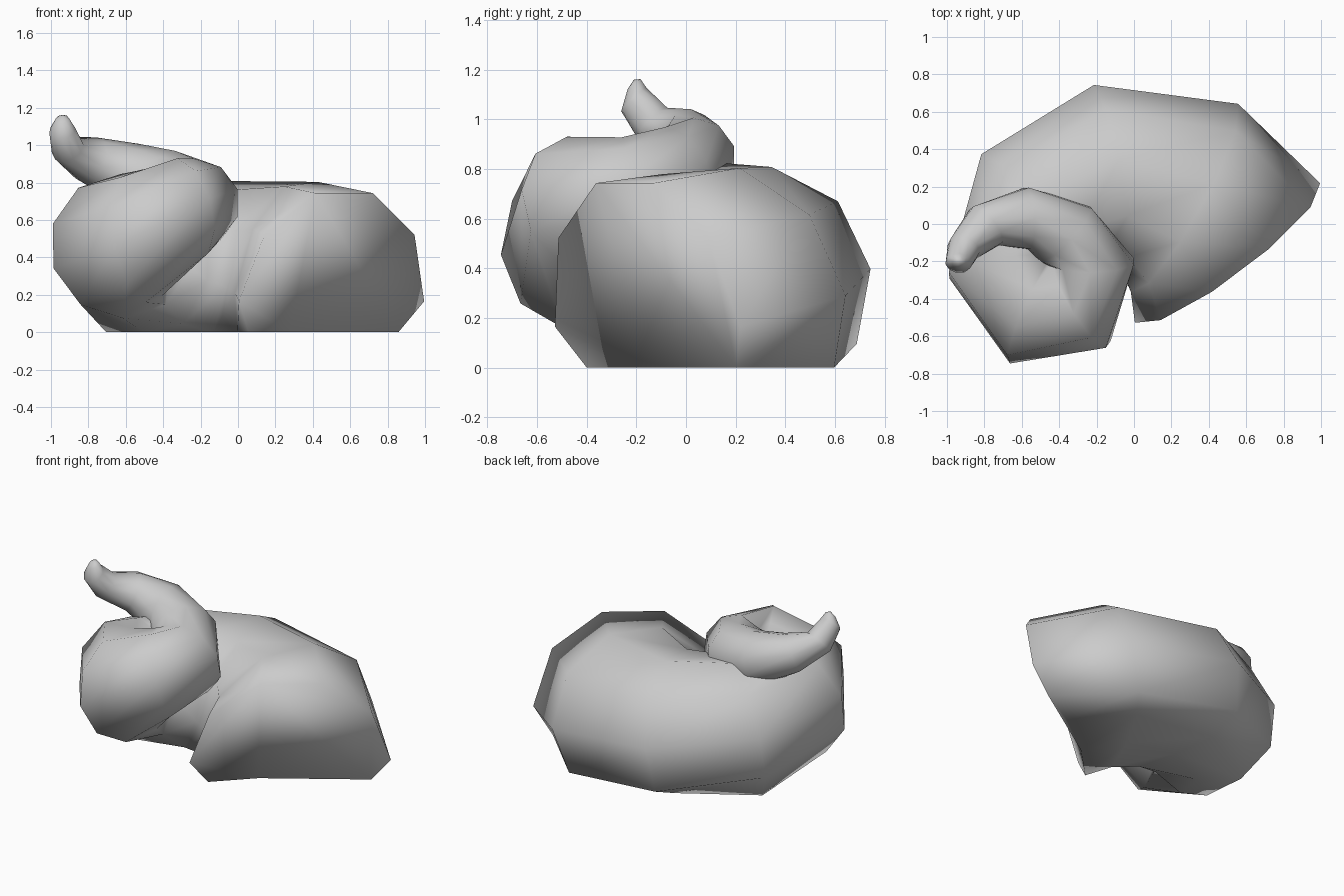
import bpy, bmesh, math
from mathutils import Vector

if "Cube" in bpy.data.objects:
    bpy.data.objects.remove(bpy.data.objects["Cube"])

# centre x, y, z | outward angle | radius | roll of the section | lean along travel
RINGS = [
    (0.50, -0.155, 0.165, 37, 0.62, 0, -0.20),
    (0.27, 0.14, 0.25, 61, 0.58, 4, -0.18),
    (-0.14, 0.255, 0.32, 100, 0.50, 9, -0.15),
    (-0.49, 0.08, 0.38, 140, 0.45, 13, -0.15),
    (-0.62, -0.23, 0.46, 187, 0.39, 18, -0.15),
    (-0.52, -0.42, 0.51, 245, 0.36, 27, -0.15),
    (-0.28, -0.42, 0.66, 301, 0.28, 48, -0.25),
    (-0.235, -0.20, 0.69, 0, 0.245, 54, -0.25),
    (-0.37, -0.05, 0.77, 47, 0.205, 54, -0.25),
    (-0.57, 0.03, 0.84, 92, 0.172, 54, -0.25),
    (-0.79, -0.01, 0.92, 130, 0.13, 54, -0.40),
    (-0.91, -0.13, 0.98, 155, 0.09, 54, -0.90),
    (-0.94, -0.21, 1.08, 170, 0.07, 54, -1.10),
    (-0.94, -0.21, 1.14, 170, 0.035, 54, -1.20),
]
SIDES = 10

bm = bmesh.new()


def add_ring(x, y, z, angle, radius, roll, lean):
    a = math.radians(angle)
    out = Vector((math.cos(a), math.sin(a), 0))
    travel = Vector((-math.sin(a), math.cos(a), 0))
    # a leaning ring keeps its round shape, so it loses height
    up = (Vector((0, 0, 1)) + travel * lean).normalized()
    ring = []
    for k in range(SIDES):
        t = math.tau * k / SIDES + math.radians(roll)
        p = Vector((x, y, z)) + radius * (out * math.cos(t) + up * math.sin(t))
        p.z = max(p.z, 0)                      # flattened resting underside
        ring.append(bm.verts.new(p))
    return ring


# coiled body, swept from the wide end to the tip
rings = [add_ring(*r) for r in RINGS]
for a, b in zip(rings, rings[1:]):
    for k in range(SIDES):
        n = (k + 1) % SIDES
        bm.faces.new((a[k], a[n], b[n], b[k]))

# flat wide end and rounded tip
bm.faces.new(rings[0])
tip = bm.verts.new((-0.94, -0.21, 1.16))
for k in range(SIDES):
    bm.faces.new((rings[-1][k], rings[-1][(k + 1) % SIDES], tip))
bmesh.ops.recalc_face_normals(bm, faces=bm.faces)

mesh = bpy.data.meshes.new("coiled_body")
bm.to_mesh(mesh)
bm.free()
mesh.shade_smooth()
body = bpy.data.objects.new("coiled_body", mesh)
bpy.context.collection.objects.link(body)

grey = bpy.data.materials.new("grey")
grey.diffuse_color = (0.6, 0.6, 0.6, 1)
grey.use_nodes = True
grey.node_tree.nodes["Principled BSDF"].inputs["Base Color"].default_value = grey.diffuse_color
mesh.materials.append(grey)
